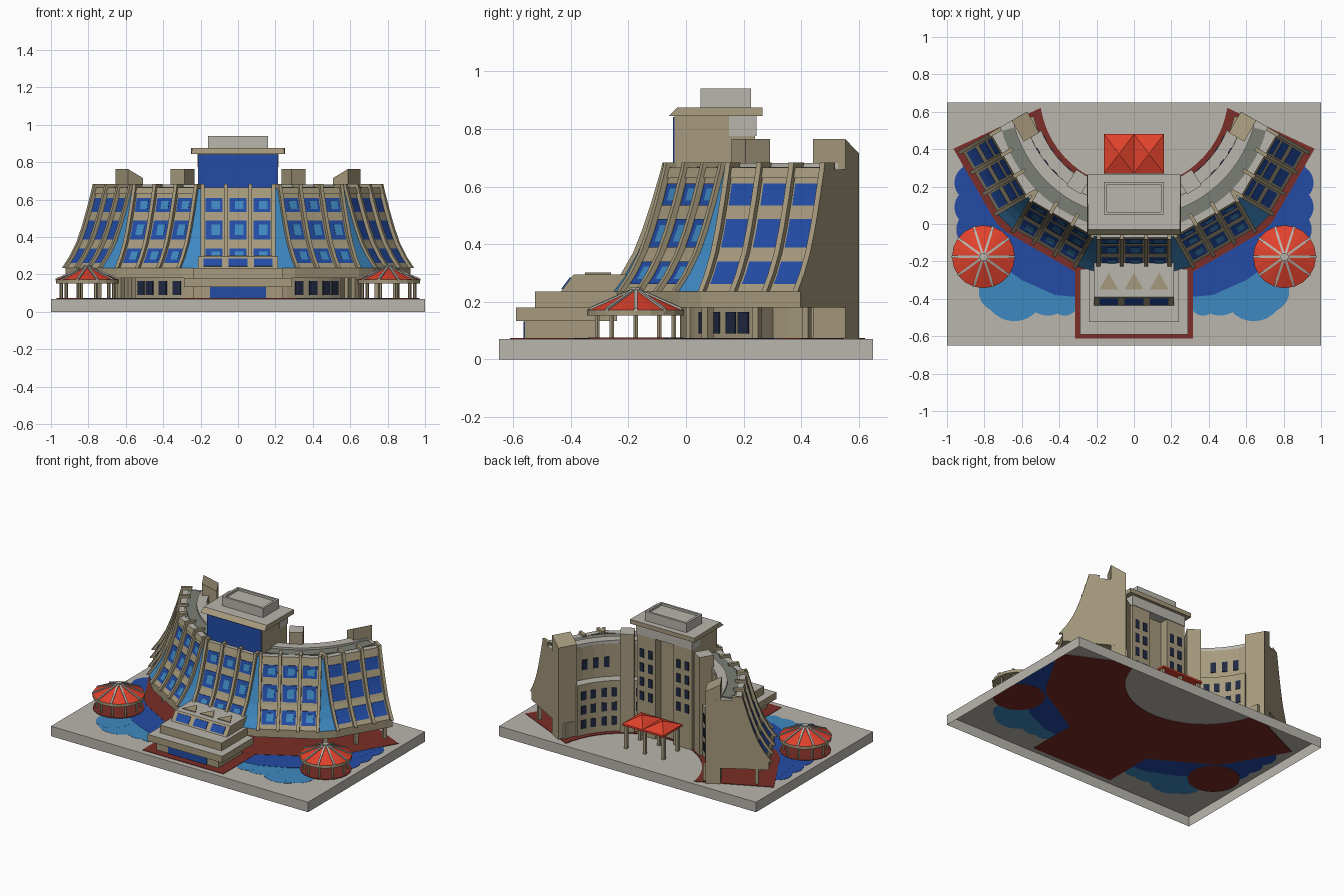
import bpy, bmesh
from math import sin, cos, pi, radians

if "Cube" in bpy.data.objects:
    bpy.data.objects.remove(bpy.data.objects["Cube"])


def lin(c):
    c /= 255
    return c / 12.92 if c < .04045 else ((c + .055) / 1.055) ** 2.4


def material(name, *rgb):
    m = bpy.data.materials.new(name)
    m.diffuse_color = (*[lin(c) for c in rgb], 1)
    m.use_nodes = True
    m.node_tree.nodes["Principled BSDF"].inputs["Base Color"].default_value = m.diffuse_color
    return m


TAN = material("tan stone", 166, 154, 125)
GREY = material("light concrete", 186, 182, 174)
RED = material("bright red roof", 226, 66, 44)
BRICK = material("brick red paving", 124, 46, 40)
BLUE = material("deep blue", 35, 76, 165)
SKY = material("light blue", 62, 136, 192)
NAVY = material("navy glass", 32, 41, 66)
SLATE = material("grey green roof", 122, 127, 117)

parts = {}


def loft(name, mat, loops, top=None):
    """Capped loft through equal-length loops; faces looking up may take a second material."""
    bm = parts.setdefault(name, (bmesh.new(), mat, top))[0]
    vs = [[bm.verts.new(p) for p in lp] for lp in loops]
    n = len(vs[0])
    for a, b in zip(vs, vs[1:]):
        for i in range(n):
            bm.faces.new((a[i], a[(i + 1) % n], b[(i + 1) % n], b[i]))
    bm.faces.new(vs[0][::-1])
    bm.faces.new(vs[-1])


def prism(name, mat, pts, z0, z1, top=None):
    loft(name, mat, [[(x, y, z) for x, y in pts] for z in (z0, z1)], top)


def box(name, mat, x0, x1, y0, y1, z0, z1, top=None):
    prism(name, mat, [(x0, y0), (x1, y0), (x1, y1), (x0, y1)], z0, z1, top)


def circle(x, y, r, n=20):
    return [(x + r * cos(2 * pi * i / n), y + r * sin(2 * pi * i / n)) for i in range(n)]


# Plan is laid out around a courtyard centre; angle 0 points to the front
def P(deg, along, t, z):
    a = radians(deg)
    return (along * sin(a) + t * cos(a), .70 - along * cos(a) + t * sin(a), z)


PROFILE = [(.18, .95), (.235, .95), (.295, .905), (.37, .862), (.45, .83), (.55, .797), (.66, .765), (.70, .757)]


def R(z):
    for (z0, r0), (z1, r1) in zip(PROFILE, PROFILE[1:]):
        if z <= z1:
            return r0 + (r1 - r0) * (z - z0) / (z1 - z0)
    return PROFILE[-1][1]


def panel(name, mat, deg, t0, t1, z0, z1, d0, d1, top=None):
    """Curved strip following the flared facade."""
    zs = [z0] + [z for z, _ in PROFILE if z0 < z < z1] + [z1]
    loft(name, mat, [[P(deg, R(z) + d0, t0, z), P(deg, R(z) + d1, t0, z),
                      P(deg, R(z) + d1, t1, z), P(deg, R(z) + d0, t1, z)] for z in zs], top)


def ring(name, mat, r0, r1, a0, a1, z0, z1, top=None, n=14):
    ang = [a0 + (a1 - a0) * i / n for i in range(n + 1)]
    loft(name, mat, [[P(a, r0, 0, z0), P(a, r1, 0, z0), P(a, r1, 0, z1), P(a, r0, 0, z1)] for a in ang], top)


def polar_box(name, mat, deg, r0, r1, t0, t1, z0, z1, top=None, z_in=None):
    c = [(r0, t0), (r1, t0), (r1, t1), (r0, t1)]
    up = [z_in or z1, z1, z1, z_in or z1]
    loft(name, mat, [[P(deg, r, t, z0) for r, t in c], [P(deg, r, t, u) for (r, t), u in zip(c, up)]], top)


# Base: open-bottomed tray
box("base", GREY, -1, 1, -.65, .65, 0, .07)
bb = parts["base"][0]
bb.faces.ensure_lookup_table()
bmesh.ops.delete(bb, geom=[f for f in bb.faces if all(v.co.z < .01 for v in f.verts)], context='FACES')


def plate(name, mat, pts, h):
    prism(name, mat, pts, .07 - h, .07 + h)


# Paving and pools, painted on both sides of the ground sheet
outer = [P(30 * k, .985, t, 0)[:2] for k in range(-2, 3) for t in (-.225, .225)]
inner = [P(81 - 6.75 * i, .505, 0, 0)[:2] for i in range(25)]
plate("paving", BRICK, outer + inner, .004)
plate("entrance_paving", BRICK, [(-.315, -.612), (.315, -.612), (.315, -.1), (-.315, -.1)], .0035)
for s in (-1, 1):
    for i, (x, y, r) in enumerate([(.64, -.36, .16), (.46, -.36, .13), (.37, -.42, .07), (.72, -.36, .11)]):
        plate("shallow_pool", SKY, circle(s * x, y, r, 28), .001 + i * .0001)
    for i, (x, y, r) in enumerate([(.86, .22, .1), (.86, .09, .1), (.84, -.03, .11)]):
        plate("deep_pool", BLUE, circle(s * x, y, r, 28), .002 + i * .0001)
    plate("deep_pool", BLUE, [(s * x, y) for x, y in
          [(.92, .34), (.3, -.2), (.3, -.39), (.42, -.38), (.6, -.3), (.85, -.12)]], .0025)

# Main curved body
loops = []
for k in range(-2, 3):
    for t in (-.2, -.1, 0, .1, .2):
        end = 19.5 if k * t > 0 and abs(k) == 2 else 15
        phi = 30 * k + end * t / .2
        loops.append([P(30 * k, r, t, z) for z, r in PROFILE[:-1]] + [P(phi, .6, 0, .66), P(phi, .6, 0, .18)])
loft("main_building", TAN, loops, GREY)

# Facade bays: piers, windows and glass corner wedges
ROWS = [(.262, .34), (.388, .488), (.535, .61)]
for k in range(-2, 3):
    d = 30 * k
    for t in (-.19, -.065, .065, .19):
        panel("facade_piers", TAN, d, t - .01, t + .01, .235, .684, -.05, .022)
    panel("facade_parapet", TAN, d, -.2, .2, .63, .666, -.03, .008, GREY)
    for c in (-.1275, 0, .1275):
        for z0, z1 in ROWS:
            panel("facade_windows", BLUE, d, c - .045, c + .045, z0, z1, -.003, .004)
            if abs(k) < 2:
                zm = (z1 - z0) * .22
                panel("window_reflections", SKY, d, c - .015, c + .03, z0 + zm, z1 - zm, 0, .006)
    if k < 2:
        zs = [z for z, _ in PROFILE[1:-1]]
        loft("corner_glass", SKY, [[P(d, R(z) - .01, .2, z), P(d, R(z) + .005, .2, z),
             P(d + 30, R(z) + .005, -.2, z), P(d + 30, R(z) - .01, -.2, z)] for z in zs])

# Ground floor, rear terrace volume, roof rings
ring("ground_floor", TAN, .58, .72, -50, 50, .07, .18)
for s in (-1, 1):
    ring("ground_floor_wings", TAN, .55, .605, s * 45, s * 77, .07, .18)
    ring("rear_terrace", TAN, .535, .62, s * 12, s * 68, .07, .43, GREY)
    ring("roof_walkway", SLATE, .665, .735, s * 16, s * 74, .655, .668)
    ring("roof_kerb", GREY, .60, .665, s * 16, s * 75, .655, .682)
    for a in (27, 34, 41, 46):
        polar_box("ground_windows", NAVY, s * a, .71, .724, -.025, .025, .09, .165)
    for a in (58, 65, 72):
        polar_box("ground_windows", NAVY, s * a, .60, .609, -.025, .025, .09, .165)
    for a in (24, 41, 48, 56, 63):
        for z in (.12, .22, .32):
            polar_box("rear_windows", NAVY, s * a, .531, .54, -.018, .018, z, z + .06)
    for a in (45, 52, 59):
        polar_box("rear_windows", NAVY, s * a, .594, .604, -.018, .018, .5, .57)
    # Stair shafts, end blocks and supporting columns
    polar_box("stair_shafts", TAN, s * 32, .51, .61, -.045, .045, .07, .765, GREY)
    t0, t1 = sorted((s * .07, s * .2))
    polar_box("end_blocks", TAN, s * 60, .545, .64, t0, t1, .07, .765, z_in=.715)
    polar_box("columns", TAN, s * 45, .87, .9, -.015, .015, .07, .18)
    for t in (-.02, .18):
        polar_box("columns", TAN, s * 60, .86, .885, s * t - .012, s * t + .012, .07, .18)

# Tower
box("tower", TAN, -.215, .215, -.04, .18, .18, .845)
box("tower_base", TAN, -.215, .215, 0, .18, .07, .18)
box("tower_front_glass", BLUE, -.21, .21, -.045, -.038, .66, .842)
box("tower_rear_band", GREY, -.217, .217, .15, .244, .775, .845)
for s in (-1, 1):
    x0, x1 = sorted((s * .07, s * .215))
    box("tower_rear_piers", TAN, x0, x1, .18, .24, .07, .78)
    for x in (.11, .175):
        for z in (.32, .42, .52, .62):
            box("tower_rear_windows", NAVY, s * x - .016, s * x + .016, .236, .244, z, z + .06)
loft("tower_cornice", TAN, [[(-.25, -.06, .845), (.25, -.06, .845), (.25, .265, .845), (-.25, .265, .845)],
     [(-.245, -.03, .875), (.245, -.03, .875), (.25, .265, .875), (-.25, .265, .875)]], GREY)
box("roof_plant", GREY, -.16, .16, .05, .225, .875, .925)
for x0, x1, y0, y1 in [(-.16, .16, .05, .065), (-.16, .16, .21, .225), (-.16, -.145, .065, .21), (.145, .16, .065, .21)]:
    box("roof_plant_rim", GREY, x0, x1, y0, y1, .92, .94)

# Front entrance podium with sloping glass
box("podium_base", TAN, -.24, .24, -.56, -.3, .07, .135)
box("podium_glass", BLUE, -.15, .15, -.565, -.558, .072, .132)
box("podium_slab", TAN, -.29, .29, -.59, -.24, .133, .18, GREY)
box("podium_upper", TAN, -.24, .24, -.525, -.2, .18, .235, GREY)
loft("podium_roof", TAN, [[(x, y, z) for y, z in [(-.435, .235), (-.39, .295), (-.18, .295), (-.18, .235)]]
                          for x in (-.215, .215)], GREY)
for x in (-.135, 0, .135):
    loft("podium_windows", BLUE, [[(x + e, y, z) for y, z in
         [(-.433, .245), (-.403, .285), (-.396, .283), (-.426, .243)]] for e in (-.05, .05)])
    prism("podium_skylights", TAN, [(x - .05, -.35), (x + .05, -.35), (x, -.26)], .294, .301)

# Rear canopy: two low pyramids on posts
for s in (-1, 1):
    cx = s * .08
    box("canopy_eave", RED, cx - .08, cx + .08, .27, .48, .235, .248)
    loft("canopy_roof", RED, [[(cx + a * f, .375 + b * f, z) for a, b in
         [(-.08, -.105), (.08, -.105), (.08, .105), (-.08, .105)]] for f, z in ((1, .248), (.02, .29))])
for x in (-.145, 0, .145):
    for y in (.3, .455):
        box("canopy_posts", TAN, x - .01, x + .01, y - .01, y + .01, .07, .236)

# Round garden pavilions
for s in (-1, 1):
    px, py, n = s * .805, -.175, 20
    plate("pavilion_floor", BRICK, circle(px, py, .165), .005)
    prism("pavilion_fascia", TAN, circle(px, py, .168), .152, .172)
    loft("pavilion_roof", RED, [[(x, y, z) for x, y in circle(px, py, r)] for r, z in ((.168, .172), (.02, .236))])
    prism("pavilion_finial", GREY, circle(px, py, .022, 10), .228, .25)
    for i in range(10):
        a = 2 * pi * i / 10
        c, q = cos(a), sin(a)
        loft("pavilion_ribs", GREY, [[(px + r * c - e * q, py + r * q + e * c, z + u)
             for e, u in ((-.006, -.004), (.006, -.004), (.006, .007), (-.006, .007))]
             for r, z in ((.17, .172), (.018, .236))])
        prism("pavilion_columns", TAN, circle(px + .14 * c, py + .14 * q, .009, 6), .07, .155)

# Turn every part into an object
for name, (bm, mat, top) in parts.items():
    bmesh.ops.recalc_face_normals(bm, faces=bm.faces)
    bm.normal_update()
    if top:
        for f in bm.faces:
            if f.normal.z > .9:
                f.material_index = 1
    me = bpy.data.meshes.new(name)
    bm.to_mesh(me)
    bm.free()
    me.materials.append(mat)
    if top:
        me.materials.append(top)
    bpy.context.collection.objects.link(bpy.data.objects.new(name, me))
